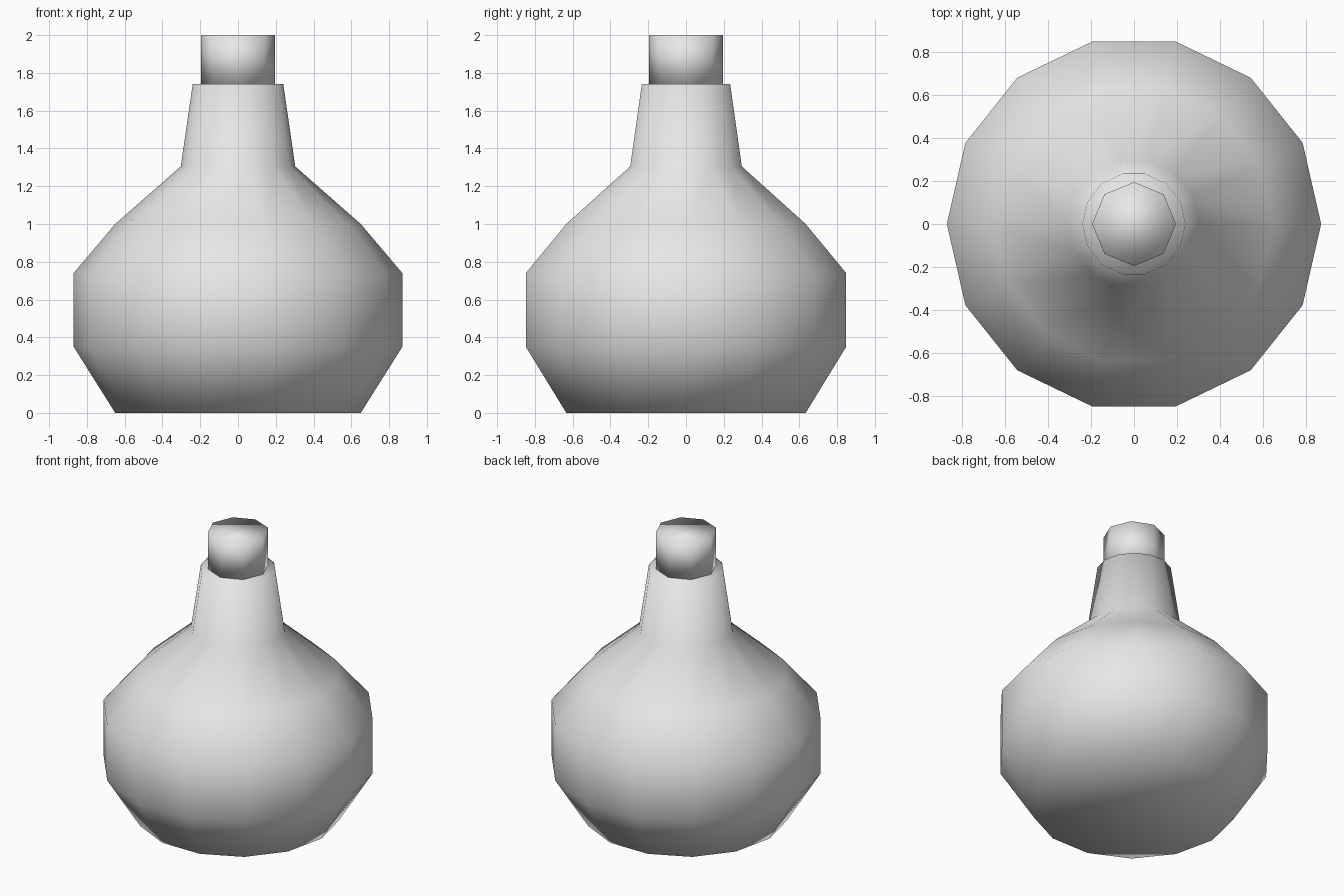
import bpy
import bmesh
from math import cos, sin, tau

if "Cube" in bpy.data.objects:
    bpy.data.objects.remove(bpy.data.objects["Cube"], do_unlink=True)

grey = bpy.data.materials.new("light grey")
grey.use_nodes = True
colour = (0.8, 0.8, 0.8, 1)
grey.diffuse_color = colour
grey.node_tree.nodes["Principled BSDF"].inputs["Base Color"].default_value = colour


def turned(name, profile, sides):
    """Closed, smooth-shaded solid turned from (radius, height) pairs."""
    bm = bmesh.new()
    rings = [[bm.verts.new((r * cos(tau * i / sides), r * sin(tau * i / sides), z))
              for i in range(sides)] for r, z in profile]
    for low, high in zip(rings, rings[1:]):
        for i in range(sides):
            j = (i + 1) % sides
            bm.faces.new((low[i], low[j], high[j], high[i]))
    bm.faces.new(rings[0][::-1])
    bm.faces.new(rings[-1])
    for face in bm.faces:
        face.smooth = True
    mesh = bpy.data.meshes.new(name)
    bm.to_mesh(mesh)
    bm.free()
    mesh.materials.append(grey)
    obj = bpy.data.objects.new(name, mesh)
    bpy.context.collection.objects.link(obj)
    return obj


# Round-bellied flask with a tapering neck
turned("flask_body", [(0.65, 0), (0.87, 0.35), (0.87, 0.74), (0.65, 1.0),
                      (0.303, 1.305), (0.24, 1.74)], 14)

# Stopper standing on the neck
turned("stopper", [(0.195, 1.74), (0.195, 2.0)], 8)
